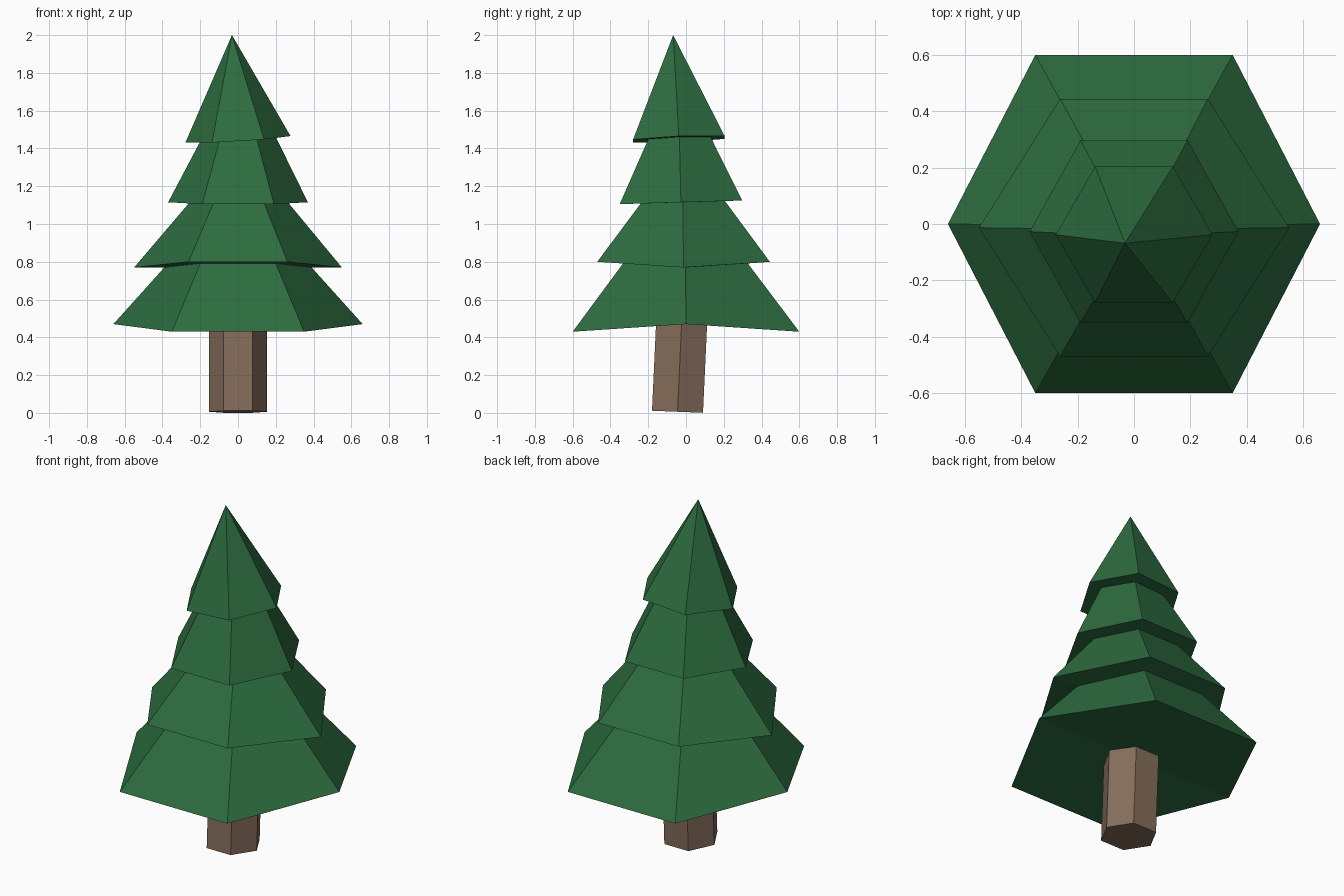
import bpy

if "Cube" in bpy.data.objects:
    bpy.data.objects.remove(bpy.data.objects["Cube"])


def hex_ring(rx, hx, ry, z, cx=0, cy=0, tilt=(0, 0), fold=0):
    """Six-sided ring with points on +-x; tilt leans it, fold bends it along x."""
    flat = [(rx, 0), (hx, ry), (-hx, ry), (-rx, 0), (-hx, -ry), (hx, -ry)]
    return [(cx + x, cy + y, z + tilt[0] * x + tilt[1] * y + fold * abs(y))
            for x, y in flat]


def skin(name, rings, colour, caps, apex=None):
    """Bridge the rings in order, then close with caps or an apex."""
    verts = [v for ring in rings for v in ring]
    faces = [(6 * r + i, 6 * r + (i + 1) % 6, 6 * r + 6 + (i + 1) % 6, 6 * r + 6 + i)
             for r in range(len(rings) - 1) for i in range(6)]
    top = 6 * (len(rings) - 1)
    faces += caps
    if apex:
        verts.append(apex)
        faces += [(top + i, top + (i + 1) % 6, len(verts) - 1) for i in range(6)]
    else:
        faces.append(tuple(range(top, top + 6)))
    mesh = bpy.data.meshes.new(name)
    mesh.from_pydata(verts, [], faces)
    mesh.update()
    mat = bpy.data.materials.new(name + "_colour")
    mat.diffuse_color = (*colour, 1)
    mat.use_nodes = True
    mat.node_tree.nodes["Principled BSDF"].inputs["Base Color"].default_value = mat.diffuse_color
    mesh.materials.append(mat)
    obj = bpy.data.objects.new(name, mesh)
    bpy.context.collection.objects.link(obj)
    return obj


# Foliage: each tier is a wide rim narrowing to a neck under the next tier
plane2 = dict(z=0.77, fold=0.065)
plane3 = dict(z=1.115, tilt=(0, 0.03))
plane4 = dict(z=1.449, tilt=(0.06, 0.04))
tiers = [
    hex_ring(0.66, 0.35, 0.60, z=0.47, fold=-0.067),
    hex_ring(0.39, 0.20, 0.33, cy=-0.003, **plane2),
    hex_ring(0.55, 0.262, 0.457, cy=-0.013, **plane2),
    hex_ring(0.26, 0.135, 0.223, cx=0.004, cy=-0.017, **plane3),
    hex_ring(0.37, 0.19, 0.324, cy=-0.027, **plane3),
    hex_ring(0.20, 0.10, 0.165, cy=-0.035, **plane4),
    hex_ring(0.278, 0.138, 0.242, cy=-0.038, **plane4),
]
# The underside is two planes meeting in a ridge along x
skin("foliage", tiers, (0.026, 0.15, 0.05), [(3, 2, 1, 0), (0, 5, 4, 3)],
     apex=(-0.032, -0.068, 2.0))

# Trunk: slightly leaning hexagonal post
trunk = [
    hex_ring(0.153, 0.078, 0.135, z=0.006, cy=-0.045, tilt=(0, -0.04)),
    hex_ring(0.153, 0.078, 0.135, z=0.50, cy=-0.022, tilt=(0, -0.04)),
]
skin("trunk", trunk, (0.24, 0.155, 0.105), [(5, 4, 3, 2, 1, 0)])
